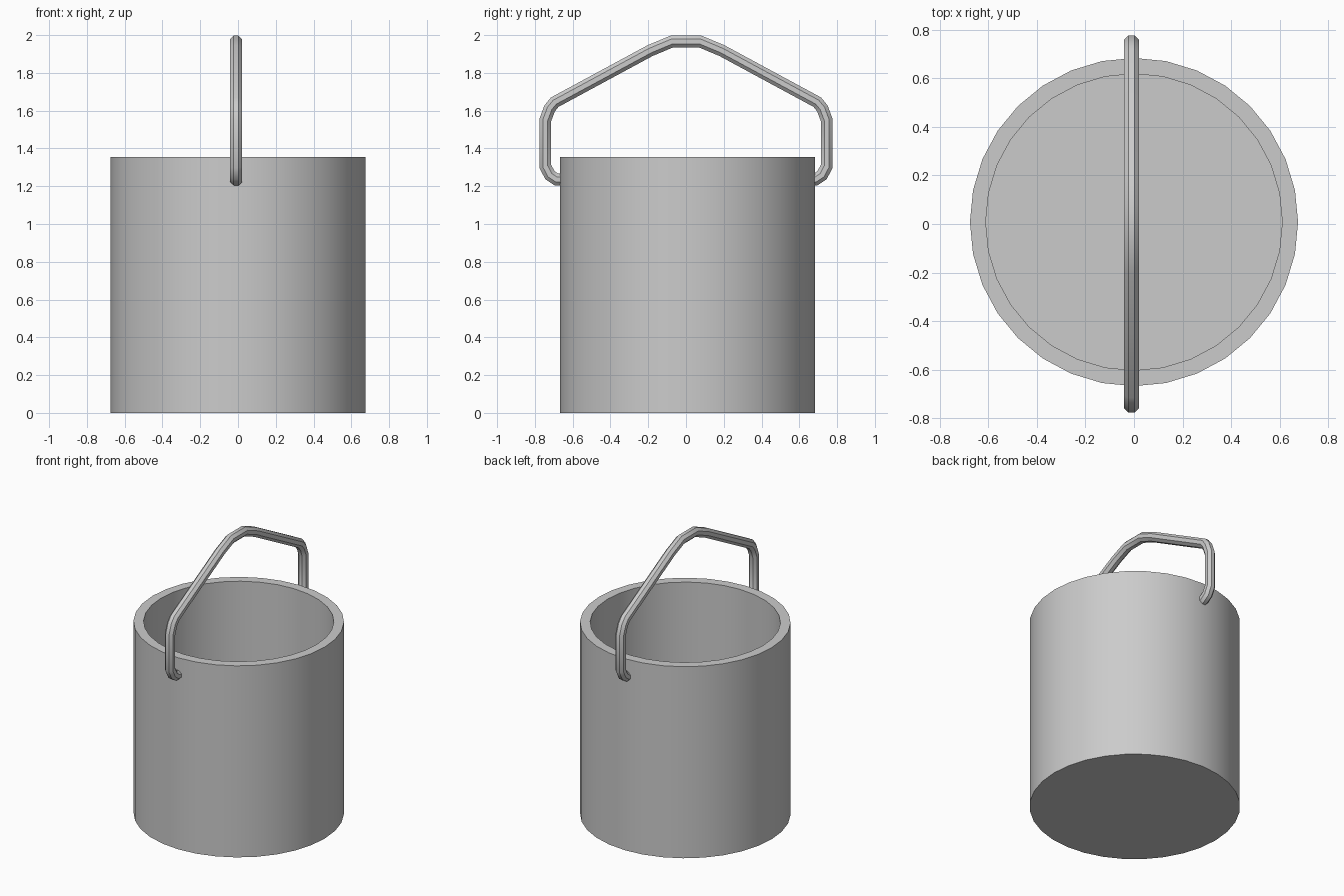
import bpy
import bmesh
from math import tau
from mathutils import Matrix, Vector

if "Cube" in bpy.data.objects:
    bpy.data.objects.remove(bpy.data.objects["Cube"])

SIDES = 32
RADIUS, HEIGHT = 0.675, 1.355
INNER_RADIUS, FLOOR = 0.61, 0.065
BUCKET_Y = 0.008

# Plain grey metal for everything
grey = bpy.data.materials.new("grey metal")
grey.use_nodes = True
colour = (0.6, 0.6, 0.6, 1)
grey.diffuse_color = colour
grey.node_tree.nodes["Principled BSDF"].inputs["Base Color"].default_value = colour


def finish(obj, angle):
    bpy.ops.object.select_all(action="DESELECT")
    obj.select_set(True)
    bpy.context.view_layer.objects.active = obj
    bpy.ops.object.shade_smooth_by_angle(angle=angle)


# Bucket: closed wall profile turned around the z axis
profile = [(0, 0), (RADIUS, 0), (RADIUS, HEIGHT),
           (INNER_RADIUS, HEIGHT), (INNER_RADIUS, FLOOR), (0, FLOOR)]
bm = bmesh.new()
verts = [bm.verts.new((r, 0, z)) for r, z in profile]
edges = [bm.edges.new(pair) for pair in zip(verts, verts[1:])]
bmesh.ops.spin(bm, geom=verts + edges, cent=(0, 0, 0), axis=(0, 0, 1),
               angle=tau, steps=SIDES, use_duplicate=False)
bmesh.ops.remove_doubles(bm, verts=bm.verts, dist=0.0001)
bmesh.ops.recalc_face_normals(bm, faces=bm.faces)
mesh = bpy.data.meshes.new("bucket")
bm.to_mesh(mesh)
bm.free()
bucket = bpy.data.objects.new("bucket", mesh)
bucket.location.y = BUCKET_Y
mesh.materials.append(grey)
bpy.context.collection.objects.link(bucket)
finish(bucket, 0.6)

# Handle: eight-sided bar swept along a mirrored path
half = [(0.64, 1.235), (0.685, 1.235), (0.72, 1.258), (0.745, 1.305),
        (0.745, 1.55), (0.722, 1.612), (0.695, 1.645),
        (0.19, 1.918), (0.075, 1.966)]
path = half + [(-y, z) for y, z in reversed(half)]
bm = bmesh.new()
rings = []
for i, (y, z) in enumerate(path):
    here = Vector((0, y, z))
    before = Vector((0, *path[max(i - 1, 0)]))
    after = Vector((0, *path[min(i + 1, len(path) - 1)]))
    into = (here - before).normalized()
    out = (after - here).normalized()
    along = (into + out).normalized()
    side = Vector((1, 0, 0)).cross(along)
    # widen each joint so that the bar keeps its thickness
    stretch = 1 / max(along.dot(into), along.dot(out), 0.8)
    ring = []
    for k in range(8):
        turn = Matrix.Rotation(tau * (k + 0.5) / 8, 2) @ Vector((0.034, 0))
        ring.append(bm.verts.new(here + Vector((turn.x, 0, 0)) + side * turn.y * stretch))
    rings.append(ring)
for a, b in zip(rings, rings[1:]):
    for k in range(8):
        n = (k + 1) % 8
        bm.faces.new((a[k], a[n], b[n], b[k]))
for end in (rings[0], rings[-1]):
    bm.faces.new(end)
bmesh.ops.recalc_face_normals(bm, faces=bm.faces)
mesh = bpy.data.meshes.new("handle")
bm.to_mesh(mesh)
bm.free()
handle = bpy.data.objects.new("handle", mesh)
handle.location.x = -0.01
mesh.materials.append(grey)
bpy.context.collection.objects.link(handle)
finish(handle, 0.6)
